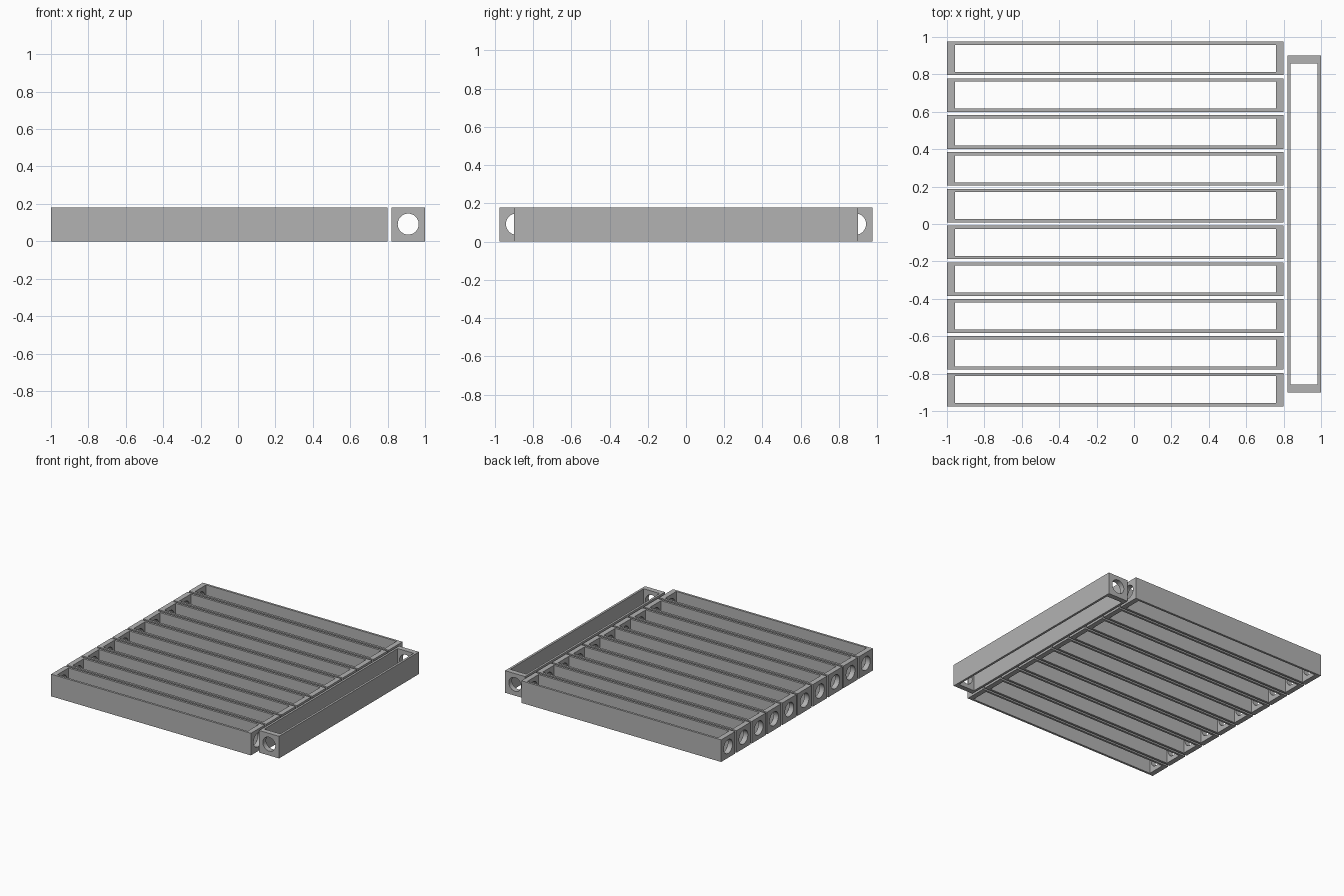
import bpy, math
from mathutils import Matrix

if "Cube" in bpy.data.objects:
    bpy.data.objects.remove(bpy.data.objects["Cube"])

LENGTH, WIDTH, HEIGHT = 1.8, 0.18, 0.18
END_WALL, SIDE_WALL, HOLE_R = 0.042, 0.018, 0.056
PITCH, COUNT = 0.1968, 10

grey = bpy.data.materials.new("grey")
grey.diffuse_color = (0.45, 0.45, 0.45, 1)
grey.use_nodes = True
grey.node_tree.nodes["Principled BSDF"].inputs["Base Color"].default_value = grey.diffuse_color


def box(name, size):
    bpy.ops.mesh.primitive_cube_add(size=1, location=(0, 0, HEIGHT / 2))
    ob = bpy.context.object
    ob.name = name
    ob.data.transform(Matrix.Diagonal((*size, 1)))
    return ob


def cut(ob, cutter):
    mod = ob.modifiers.new("cut", 'BOOLEAN')
    mod.operation = 'DIFFERENCE'
    mod.solver = 'EXACT'
    mod.object = cutter
    bpy.context.view_layer.objects.active = ob
    bpy.ops.object.modifier_apply(modifier=mod.name)
    bpy.data.objects.remove(cutter)


# Open rectangular frame with a round hole through both end walls
frame = box("long_frame_1", (LENGTH, WIDTH, HEIGHT))
cut(frame, box("opening_cutter",
               (LENGTH - 2 * END_WALL, WIDTH - 2 * SIDE_WALL, HEIGHT * 2)))
bpy.ops.mesh.primitive_cylinder_add(vertices=48, radius=HOLE_R, depth=LENGTH * 1.2,
                                    location=(0, 0, HEIGHT / 2 + 0.002),
                                    rotation=(0, math.pi / 2, 0))
cut(frame, bpy.context.object)
frame.data.materials.clear()
frame.data.materials.append(grey)
bpy.ops.object.select_all(action='DESELECT')
frame.select_set(True)
bpy.context.view_layer.objects.active = frame
bpy.ops.object.shade_smooth_by_angle(angle=math.radians(30))


def place(ob, x, y, turn=0):
    ob.location = (x, y, HEIGHT / 2)
    ob.rotation_euler.z = turn


# Row of ten parallel frames
for i in range(COUNT):
    ob = frame
    if i:
        ob = frame.copy()
        ob.name = f"long_frame_{i + 1}"
        bpy.context.collection.objects.link(ob)
    place(ob, -1 + LENGTH / 2, (i - (COUNT - 1) / 2) * PITCH)

# Crosswise frame along the right side
cross = frame.copy()
cross.name = "cross_frame"
bpy.context.collection.objects.link(cross)
place(cross, 1 - WIDTH / 2, 0, math.pi / 2)
